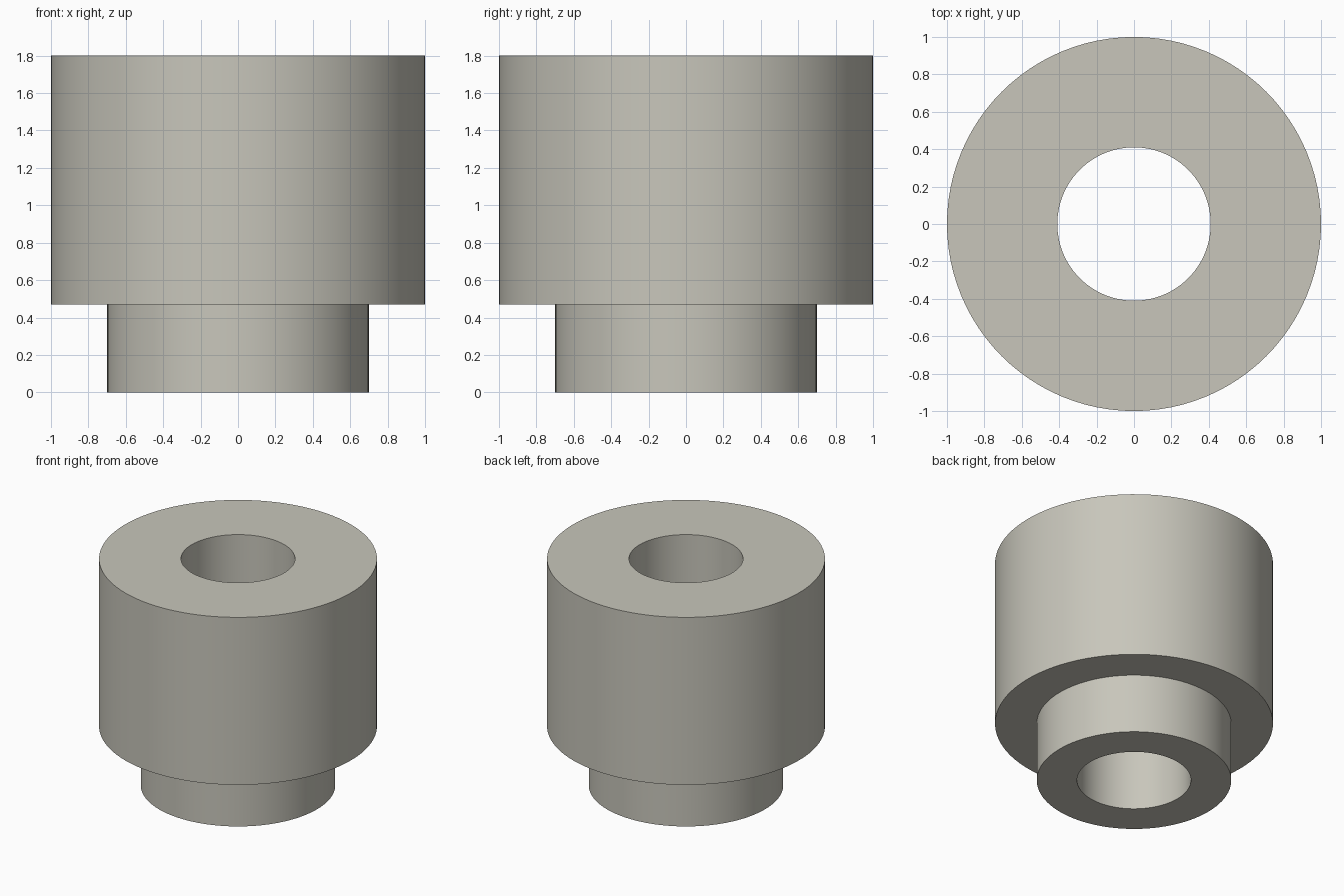
import bpy
import bmesh
from math import cos, sin, tau, radians

cube = bpy.data.objects.get("Cube")
if cube:
    bpy.data.objects.remove(cube, do_unlink=True)

SEGMENTS = 96
BORE, NECK, BODY = 0.41, 0.70, 1.0
SHOULDER_Z, TOP_Z = 0.47, 1.80

# Warm grey material
grey = bpy.data.materials.new("warm_grey")
grey.use_nodes = True
colour = (0.577, 0.565, 0.497, 1.0)
grey.diffuse_color = colour
grey.node_tree.nodes["Principled BSDF"].inputs["Base Color"].default_value = colour


def revolve(name, profile, material):
    """Spin a closed (radius, z) profile around the z axis."""
    bm = bmesh.new()
    rings = []
    for radius, z in profile:
        rings.append([bm.verts.new((radius * cos(tau * i / SEGMENTS),
                                    radius * sin(tau * i / SEGMENTS), z))
                      for i in range(SEGMENTS)])
    for ring, following in zip(rings, rings[1:] + rings[:1]):
        for i in range(SEGMENTS):
            j = (i + 1) % SEGMENTS
            bm.faces.new((ring[i], ring[j], following[j], following[i]))
    bmesh.ops.recalc_face_normals(bm, faces=bm.faces)
    mesh = bpy.data.meshes.new(name)
    bm.to_mesh(mesh)
    bm.free()
    mesh.materials.append(material)
    obj = bpy.data.objects.new(name, mesh)
    bpy.context.collection.objects.link(obj)
    return obj


# Stepped bushing: narrow neck, wide body and a straight bore through both
bushing = revolve("stepped_bushing", [
    (BORE, 0), (NECK, 0), (NECK, SHOULDER_Z),
    (BODY, SHOULDER_Z), (BODY, TOP_Z), (BORE, TOP_Z),
], grey)

# Smooth walls with crisp rims
bpy.ops.object.select_all(action="DESELECT")
bushing.select_set(True)
bpy.context.view_layer.objects.active = bushing
bpy.ops.object.shade_smooth_by_angle(angle=radians(30))
